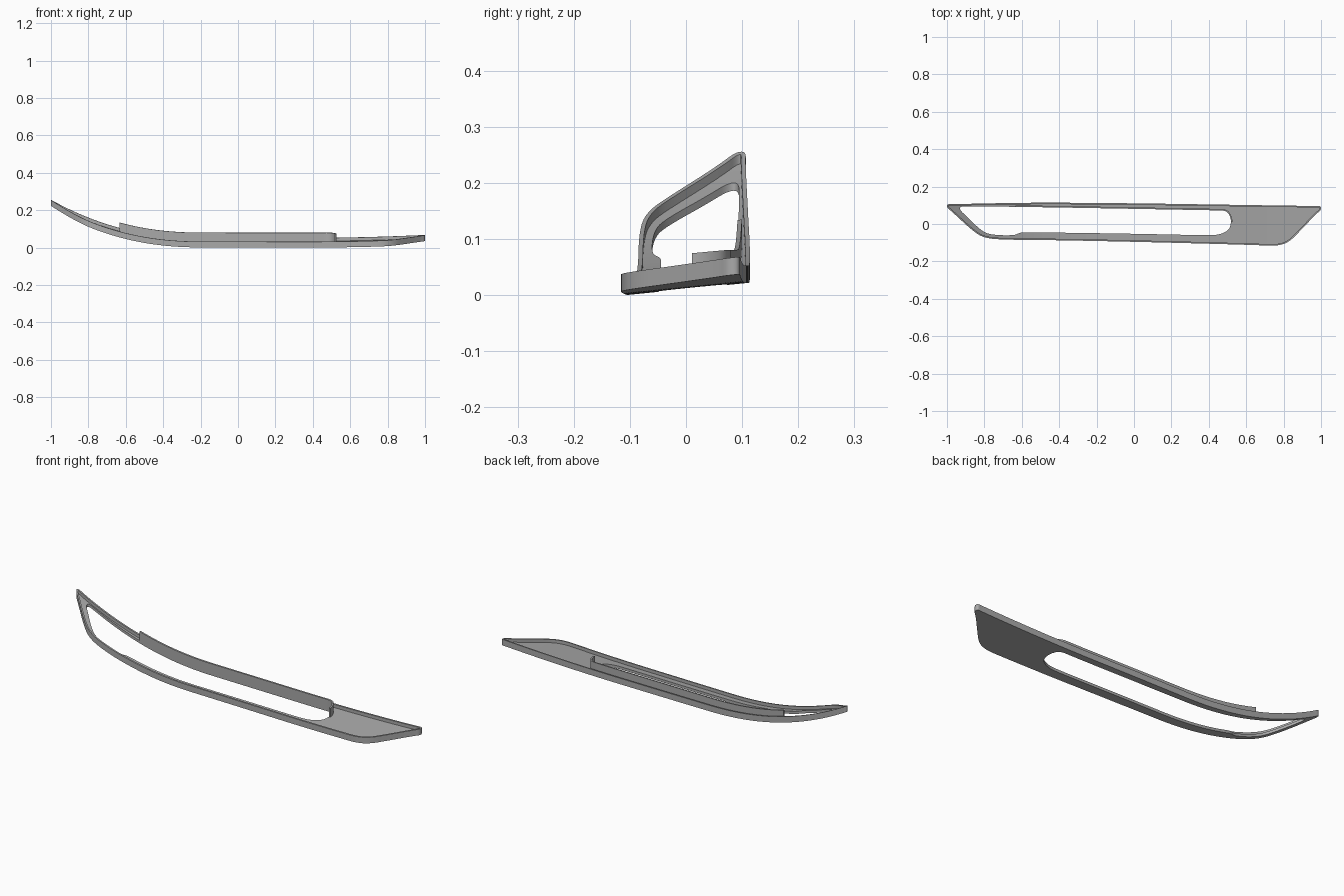
import bpy, bmesh, math
from mathutils import Vector

cube = bpy.data.objects.get("Cube")
if cube:
    bpy.data.objects.remove(cube)

grey = bpy.data.materials.new("mid grey")
grey.use_nodes = True
colour = (0.4, 0.4, 0.4, 1)
grey.diffuse_color = colour
grey.node_tree.nodes["Principled BSDF"].inputs["Base Color"].default_value = colour

FLOOR, RIM, WALL = 0.014, 0.031, 0.061


def bend(x, y):
    """Height of the underside: swept-up ends and a slight tilt to the front."""
    left = max(0, (-0.2 - x) / 0.8)
    right = max(0, (x - 0.3) / 0.7)
    return 0.204 * left ** 2.2 + 0.017 * right ** 2 + 0.1 * (y + 0.105)


def smooth_loop(points, rounds=3, step=0.02):
    """Round the corners of a closed outline, then space its points evenly."""
    pts = [Vector(p) for p in points]
    for _ in range(rounds):
        pts = [a.lerp(b, t) for a, b in zip(pts, pts[1:] + pts[:1]) for t in (0.25, 0.75)]
    out = []
    for a, b in zip(pts, pts[1:] + pts[:1]):
        n = max(1, math.ceil((b - a).length / step))
        out += [a.lerp(b, i / n) for i in range(n)]
    return out


def offset(pts, d):
    """Move a counter-clockwise outline outward by d."""
    out = []
    for i, p in enumerate(pts):
        t = (pts[(i + 1) % len(pts)] - pts[i - 1]).normalized()
        out.append(p + Vector((t.y, -t.x)) * d)
    return out


def add_verts(bm, pts, z):
    return [bm.verts.new((p.x, p.y, z)) for p in pts]


def finish(name, bm, z1):
    """Thicken a flat sheet up to z1, bend it and make it an object."""
    top = bmesh.ops.extrude_face_region(bm, geom=bm.faces[:], use_keep_orig=True)["geom"]
    for v in top:
        if isinstance(v, bmesh.types.BMVert):
            v.co.z = z1
    for v in bm.verts:
        v.co.z += bend(v.co.x, v.co.y)
    bmesh.ops.recalc_face_normals(bm, faces=bm.faces[:])
    mesh = bpy.data.meshes.new(name)
    bm.to_mesh(mesh)
    bm.free()
    mesh.materials.append(grey)
    obj = bpy.data.objects.new(name, mesh)
    bpy.context.collection.objects.link(obj)
    bpy.ops.object.select_all(action="DESELECT")
    obj.select_set(True)
    bpy.context.view_layer.objects.active = obj
    bpy.ops.object.shade_smooth_by_angle(angle=math.radians(30))


def strip(name, side_a, side_b, z0, z1, closed=False):
    """Solid band of quads between two matching lines of points."""
    bm = bmesh.new()
    a, b = add_verts(bm, side_a, z0), add_verts(bm, side_b, z0)
    for i in range(0 if closed else 1, len(a)):
        bm.faces.new((a[i - 1], a[i], b[i], b[i - 1]))
    finish(name, bm, z1)


def panel(name, loops, z0, z1):
    """Solid panel filling an outline with holes, sliced so that it can bend."""
    bm = bmesh.new()
    for loop in loops:
        vs = add_verts(bm, loop, z0)
        for a, b in zip(vs, vs[1:] + vs[:1]):
            bm.edges.new((a, b))
    bmesh.ops.triangle_fill(bm, edges=bm.edges[:], use_beauty=True, normal=(0, 0, 1))
    for i in range(-24, 25):
        bmesh.ops.bisect_plane(bm, geom=bm.verts[:] + bm.edges[:] + bm.faces[:],
                               plane_co=(i / 25, 0, 0), plane_no=(1, 0, 0), dist=1e-5)
    finish(name, bm, z1)


# Outer outline and the long window, both counter-clockwise
outer = smooth_loop([
    (-1, 0.107), (-1, 0.088), (-0.97, 0.063), (-0.87, -0.03), (-0.81, -0.072),
    (-0.72, -0.084), (-0.5, -0.085), (0, -0.095), (0.5, -0.108), (0.68, -0.114),
    (0.77, -0.117), (0.83, -0.096), (0.89, -0.035), (0.975, 0.055), (1, 0.074),
    (1, 0.097), (0.97, 0.096), (0.5, 0.103), (0, 0.111), (-0.5, 0.115),
    (-0.8, 0.11), (-0.96, 0.106)])
window = smooth_loop([
    (-0.93, 0.094), (-0.93, 0.074), (-0.9, 0.045), (-0.82, -0.033), (-0.77, -0.058),
    (-0.64, -0.062), (-0.61, -0.045), (-0.56, -0.044), (0, -0.052), (0.36, -0.06),
    (0.45, -0.06), (0.505, -0.035), (0.519, 0), (0.517, 0.035), (0.495, 0.072),
    (0.43, 0.073), (0, 0.081), (-0.5, 0.09), (-0.88, 0.095)])

# Raised rim round the edge, and the recessed floor inside it
inner = offset(outer, -0.008)
strip("outer_rim", outer, inner, 0, RIM, closed=True)
panel("floor_panel", [inner, window], 0, FLOOR)

# Upright wall along the back of the window, curling round its end
pairs = [(p, q) for p, q in zip(window, offset(window, 0.008))
         if p.x > -0.635 and p.y > 0.008]
strip("window_wall", [p for p, q in pairs], [q for p, q in pairs], FLOOR, WALL)
